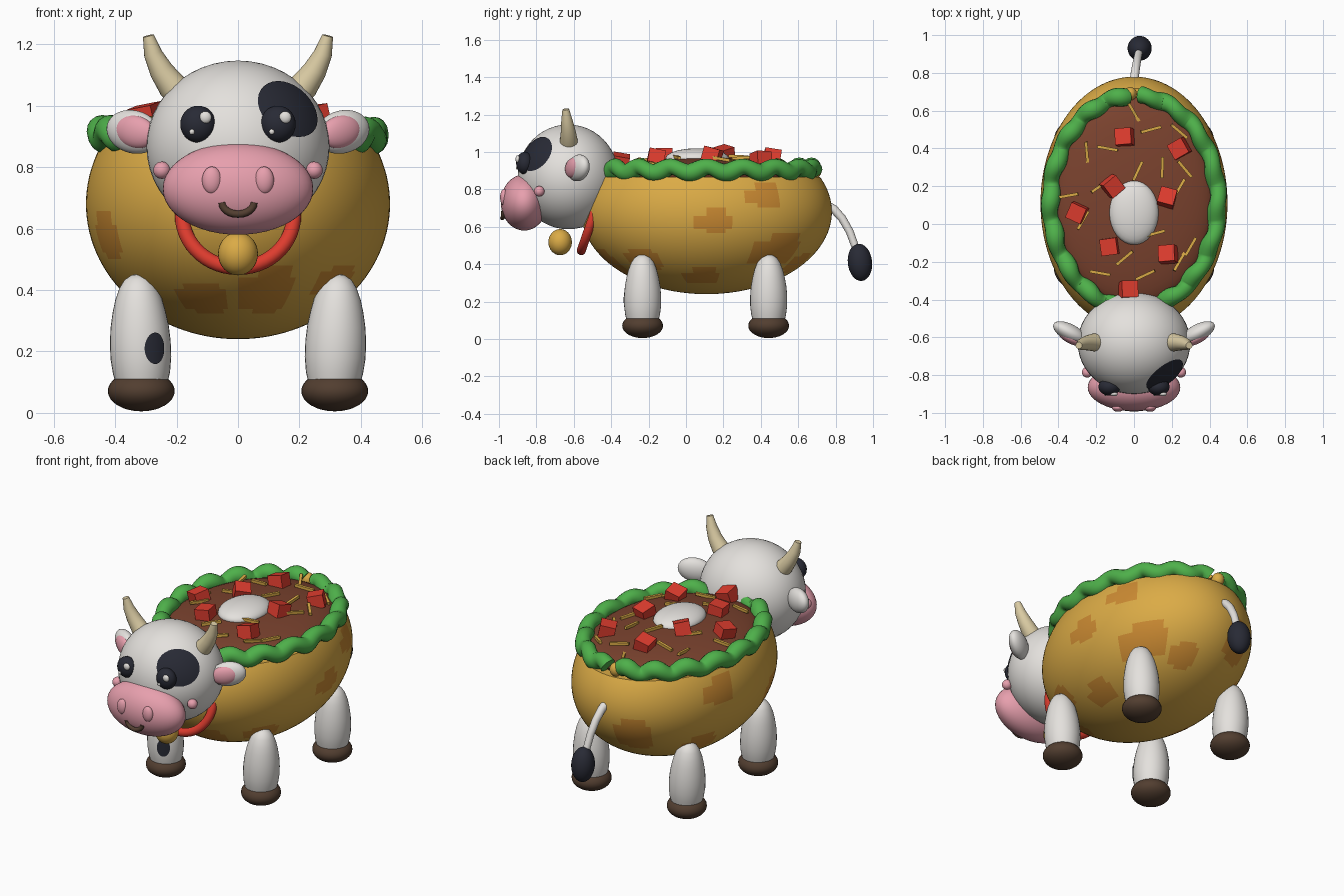
import bpy, bmesh, math, random
from mathutils import Vector, Matrix, Euler

if "Cube" in bpy.data.objects:
    bpy.data.objects.remove(bpy.data.objects["Cube"])

random.seed(4)
rad, cos, sin, pi = math.radians, math.cos, math.sin, math.pi


def material(name, r, g, b):
    m = bpy.data.materials.new(name)
    lin = [((c / 255 + 0.055) / 1.055) ** 2.4 for c in (r, g, b)]
    m.diffuse_color = (*lin, 1)
    m.use_nodes = True
    m.node_tree.nodes["Principled BSDF"].inputs["Base Color"].default_value = m.diffuse_color
    return m


gold = material("shell_gold", 219, 171, 70)
toast = material("toasted_orange", 203, 138, 50)
white = material("white", 228, 225, 221)
pink = material("pink", 232, 160, 174)
dark = material("near_black", 40, 42, 53)
brown = material("dark_brown", 82, 62, 48)
cream = material("horn_cream", 218, 203, 163)
red = material("red", 222, 60, 46)
green = material("green", 78, 176, 74)
meat = material("meat_brown", 122, 66, 46)


def finish(name, bm, *mats):
    bmesh.ops.recalc_face_normals(bm, faces=bm.faces)
    me = bpy.data.meshes.new(name)
    bm.to_mesh(me)
    bm.free()
    for m in mats:
        me.materials.append(m)
    ob = bpy.data.objects.new(name, me)
    bpy.context.collection.objects.link(ob)
    return ob


def placed(loc, size, rot=(0, 0, 0)):
    return Matrix.LocRotScale(Vector(loc), Euler([rad(a) for a in rot]), Vector(size))


def ball(name, mat, loc, size, rot=(0, 0, 0), seg=32):
    bm = bmesh.new()
    bmesh.ops.create_uvsphere(bm, u_segments=seg, v_segments=seg // 2, radius=1,
                              matrix=placed(loc, size, rot))
    return finish(name, bm, mat)


def box(name, mat, loc, size, rot):
    bm = bmesh.new()
    bmesh.ops.create_cube(bm, size=1, matrix=placed(loc, size, rot))
    return finish(name, bm, mat)


def tube(name, mat, pts, radii, ref, seg=20):
    """Round capped tube along points with a radius at each point."""
    bm = bmesh.new()
    pts, rings = [Vector(p) for p in pts], []
    for i, p in enumerate(pts):
        t = (pts[min(i + 1, len(pts) - 1)] - pts[max(i - 1, 0)]).normalized()
        s = t.cross(Vector(ref)).normalized()
        u = s.cross(t)
        r = radii[i]
        rings.append([bm.verts.new(p + r * (s * cos(2 * pi * k / seg) + u * sin(2 * pi * k / seg)))
                      for k in range(seg)])
    for a, b in zip(rings, rings[1:]):
        for k in range(seg):
            n = (k + 1) % seg
            bm.faces.new((a[k], a[n], b[n], b[k]))
    bm.faces.new(rings[0])
    bm.faces.new(rings[-1])
    return finish(name, bm, mat)


def spot(name, mat, centre, radii, direction, ru, rv, lift):
    """Thin oval patch that hugs an ellipsoid."""
    bm = bmesh.new()
    n = Vector(direction).normalized()
    u = Vector((0, 0, 1)).cross(n).normalized()
    v = n.cross(u)

    def at(a, k):
        d = (n + k * (ru * cos(a) * u + rv * sin(a) * v)).normalized()
        return bm.verts.new([c + r * lift * x for c, r, x in zip(centre, radii, d)])
    rings = [[at(2 * pi * i / 32, k / 6) for i in range(32)] for k in range(1, 7)]
    mid = at(0, 0)
    for i in range(32):
        j = (i + 1) % 32
        bm.faces.new((mid, rings[0][i], rings[0][j]))
        for a, b in zip(rings, rings[1:]):
            bm.faces.new((a[i], b[i], b[j], a[j]))
    return finish(name, bm, mat)


# Shell body: ellipsoid cut flat at the rim, with blocky toasted patches
BC, BR = (0, 0.11, 0.68), (0.495, 0.67, 0.44)
# azimuth, latitude, half width, half height in degrees
patches = [(3, -6, 9, 8), (28, 12, 9, 9), (39, -28, 14, 12), (-40, -36, 12, 9), (68, -38, 10, 9),
           (-110, -45, 14, 9), (-76, -40, 13, 14), (-154, -13, 9, 10), (108, -18, 13, 15),
           (160, 10, 9, 10), (150, -35, 12, 10), (-5, -52, 13, 9), (-170, -50, 14, 9)]
bm = bmesh.new()
bmesh.ops.create_uvsphere(bm, u_segments=120, v_segments=60, radius=1)
for f in bm.faces:
    c = f.calc_center_median().normalized()
    az, lat = math.degrees(math.atan2(c.y, c.x)), math.degrees(math.asin(c.z))
    for a, l, w, h in patches:
        da, dl = (az - a + 180) % 360 - 180, lat - l
        if (abs(da) < w and abs(dl + h * .15) < h * .65) or (abs(da - w * .2) < w * .6 and abs(dl) < h):
            f.material_index = 1
bmesh.ops.transform(bm, matrix=placed(BC, BR), verts=bm.verts)
cut = bmesh.ops.bisect_plane(bm, geom=bm.verts[:] + bm.edges[:] + bm.faces[:],
                             plane_co=(0, 0, 0.865), plane_no=(0, 0, 1), clear_outer=True)
rim = [e for e in cut["geom_cut"] if isinstance(e, bmesh.types.BMEdge)]
for f in bmesh.ops.holes_fill(bm, edges=rim)["faces"]:
    f.material_index = 0
finish("shell_body", bm, gold, toast)

# Filling, cream dollop and wavy lettuce ring with a gap at the back
ball("filling", meat, (0, 0.12, 0.88), (0.42, 0.55, 0.09), seg=48)
ball("cream_dollop", white, (0, 0.06, 0.965), (0.13, 0.17, 0.055))
N = 240
leaf = []
for i in range(N + 1):
    a = rad(95 + 350 * i / N)
    w = sin(18 * a)
    leaf.append(((0.443 + .006 * w) * cos(a), 0.115 + (0.565 + .006 * w) * sin(a),
                 0.905 + 0.016 * cos(18 * a)))
tube("lettuce", green, leaf, [0.046 + 0.004 * sin(36 * pi * i / N) for i in range(N + 1)], (0, 0, 1), 16)
ball("rim_cheese", gold, (-0.02, 0.69, 0.90), (0.035, 0.035, 0.04))


def dome(x, y):
    return 0.88 + 0.09 * math.sqrt(max(0, 1 - (x / .42) ** 2 - ((y - .12) / .55) ** 2))


# Tomato cubes and cheese shreds scattered on the filling
for x, y, a in [(-.05, .46, 5), (.24, .40, 30), (.175, .14, -15), (-.115, .2, 40), (-.30, .06, -25),
                (-.13, -.12, 8), (.18, -.16, 5), (-.03, -.35, 0)]:
    box("tomato_cube", red, (x, y, dome(x, y) + .022), (.088, .088, .075),
        (random.uniform(-18, 18), random.uniform(-18, 18), a))
for x, y, a in [(.09, .50, 15), (.24, .49, -40), (-.25, .38, -85), (-.14, .40, -10), (.15, .30, 88),
                (.02, .28, 65), (.27, .29, -50), (.24, .19, 60), (-.18, .20, 35), (-.35, .15, 10),
                (-.27, .02, 60), (.11, -.05, 15), (.30, -.12, 60), (-.05, -.18, 40),
                (-.18, -.26, -10), (.06, -.27, 25), (.24, -.20, 60), (0, .59, -60)]:
    box("cheese_shred", gold, (x, y, dome(x, y) + .01), (.11, .016, .016),
        (0, random.uniform(-12, 12), a))

# Head, muzzle and face
HC, HR = (0, -0.63, 0.867), (0.298, 0.27, 0.28)
ball("head", white, HC, HR, seg=48)
spot("eye_patch", dark, HC, HR, (.58, -.66, .46), .44, .39, 1.012)
ball("muzzle", pink, (0, -0.865, 0.73), (0.245, 0.125, 0.15), seg=48)
tube("mouth", brown, [(.052 * cos(a), -0.982 + .006 * abs(cos(a)), .685 + .038 * sin(a))
                      for a in [rad(180 + 15 * i) for i in range(13)]], [0.012] * 13, (0, 1, 0), 12)
for s in (-1, 1):
    ball("nostril", pink, (s * .085, -0.972, .757), (.032, .022, .045))
    ball("cheek", pink, (s * .248, -0.785, .79), (.028, .028, .028))
    ball("eye", dark, (s * .13, -0.862, .94), (.058, .046, .06))
    ball("eye_shine", white, (s * .13 + .024, -0.90, .962), (.02, .012, .02), seg=16)
    ball("eye_glint", white, (s * .13 - .02, -0.902, .915), (.009, .008, .009), seg=12)
    # Ears sweep backward and slightly upward
    ball("ear", white, (s * .34, -0.575, .915), (.098, .045, .07), (0, -s * 12, s * 28))
    ball("inner_ear", pink, (s * .335, -0.603, .915), (.075, .03, .053), (0, -s * 12, s * 28))
    # Curved tapering horns
    tube("horn", cream, [(s * .17, -.625, 1.02), (s * .215, -.627, 1.065), (s * .25, -.63, 1.115),
                         (s * .277, -.637, 1.17), (s * .292, -.643, 1.228)],
         [.052, .047, .039, .03, .018], (0, 1, 0))

# Collar arc and bell
tube("collar", red, [(.182 * cos(a), -0.50 + .06 * sin(a), .645 + .172 * sin(a))
                     for a in [rad(165 + 7 * i) for i in range(31)]], [.024] * 31, (0, .94, -.33))
ball("bell", gold, (0, -0.673, .518), (.065, .063, .07))

# Legs and hooves
leg = [(.08, .08), (.13, .093), (.18, .099), (.23, .099), (.28, .095), (.33, .086), (.37, .076),
       (.41, .06), (.435, .043), (.449, .02), (.452, .003)]
for s in (-1, 1):
    for y in (-.232, .442):
        tube("leg", white, [(s * (.313 + .04 * max(0, z - .1)), y, z) for z, r in leg],
             [r for z, r in leg], (0, 1, 0), 32)
        ball("hoof", brown, (s * .315, y, .071), (.109, .109, .066))
spot("leg_spot", dark, (-.317, -.232, .2), (.099, .099, .5), (.47, -.88, .02), .38, .1, 1.03)

# Tail with dark tuft
tail = [(0, .74, .72), (.004, .79, .695), (.011, .835, .645), (.018, .875, .575), (.026, .91, .48)]
tube("tail", white, tail, [.024, .023, .022, .021, .02], (1, 0, 0))
ball("tail_tuft", dark, (.03, .93, .41), (.064, .065, .1), (6, 0, 0))

# Smooth shading that keeps box and rim edges sharp
for ob in bpy.data.objects:
    ob.select_set(True)
    bpy.context.view_layer.objects.active = ob
bpy.ops.object.shade_smooth_by_angle(angle=rad(40))
